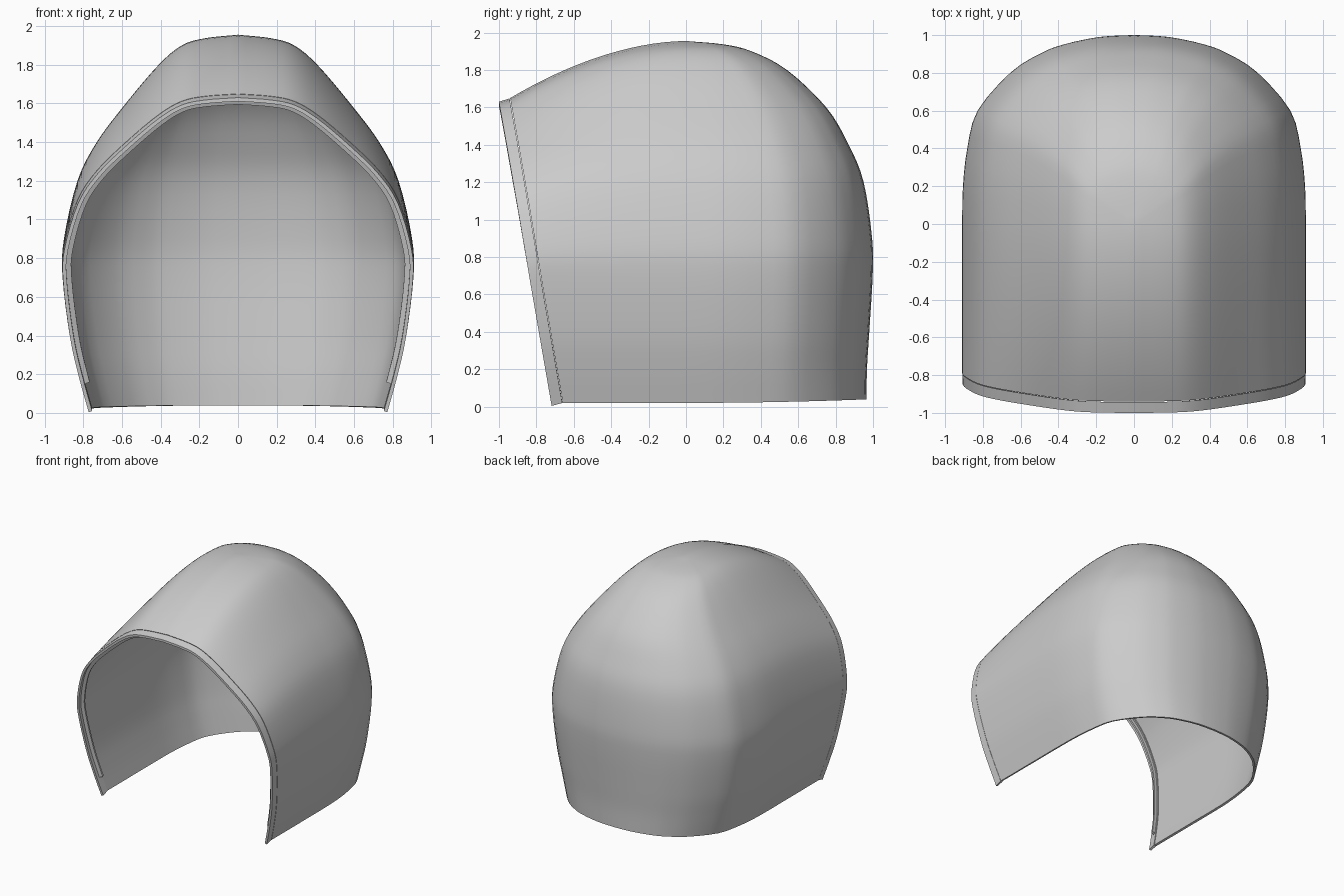
import bpy, bmesh
from mathutils import Vector

if "Cube" in bpy.data.objects:
    bpy.data.objects.remove(bpy.data.objects["Cube"], do_unlink=True)

grey = bpy.data.materials.new("plain grey")
grey.use_nodes = True
grey.diffuse_color = (0.6, 0.6, 0.6, 1)
grey.node_tree.nodes["Principled BSDF"].inputs["Base Color"].default_value = (0.6, 0.6, 0.6, 1)


def spline(points, steps):
    """Smooth curve through the given points."""
    p = [Vector(q) for q in points]
    p = [2 * p[0] - p[1]] + p + [2 * p[-1] - p[-2]]
    out = []
    for a, b, c, d in zip(p, p[1:], p[2:], p[3:]):
        for k in range(steps):
            t = k / steps
            out.append(0.5 * (2 * b + (c - a) * t + (2 * a - 5 * b + 4 * c - d) * t * t
                              + (3 * b - a - 3 * c + d) * t ** 3))
    return out + [p[-2]]


def add_grid(bm, rows, closed=False):
    """Skin a list of point rows with quads."""
    verts = [[bm.verts.new(q) for q in row] for row in rows]
    for r, s in zip(verts, verts[1:]):
        n = len(r)
        for i in range(n if closed else n - 1):
            j = (i + 1) % n
            bm.faces.new((r[i], r[j], s[j], s[i]))
    if closed:
        bm.faces.new(verts[0])
        bm.faces.new(verts[-1])


def finish(bm, name, thickness=0):
    bmesh.ops.remove_doubles(bm, verts=bm.verts, dist=0.0005)
    bmesh.ops.recalc_face_normals(bm, faces=bm.faces)
    if thickness:
        centre = Vector((0, 0, 0.7))
        if sum(f.normal.dot(f.calc_center_median() - centre) for f in bm.faces) < 0:
            bmesh.ops.reverse_faces(bm, faces=bm.faces)
    mesh = bpy.data.meshes.new(name)
    bm.to_mesh(mesh)
    bm.free()
    mesh.materials.append(grey)
    obj = bpy.data.objects.new(name, mesh)
    bpy.context.collection.objects.link(obj)
    bpy.ops.object.select_all(action='DESELECT')
    obj.select_set(True)
    bpy.context.view_layer.objects.active = obj
    if thickness:
        mod = obj.modifiers.new("thickness", 'SOLIDIFY')
        mod.thickness = thickness
        mod.offset = -1
        bpy.ops.object.modifier_apply(modifier=mod.name)
    bpy.ops.object.shade_smooth_by_angle(angle=0.7)


# Half width, height and rear depth of the shell, from the bottom to the crown
levels = spline([(.775, .02, .965), (.825, .2, .968), (.87, .4, .98), (.907, .7, .998),
                 (.9, .9, .995), (.83, 1.2, .95), (.73, 1.4, .87), (.58, 1.6, .75),
                 (.41, 1.8, .54), (.29, 1.9, .35), (.17, 1.937, .2), (0, 1.955, 0)], 4)
# Plan of the rear half, as fractions of half width and depth
plan = spline([(1, 0), (.995, .2), (.97, .4), (.91, .6), (.72, .8), (.55, .9),
               (.41, .95), (.2, .99), (0, 1)], 3)
plan += [Vector((-q.x, q.y)) for q in reversed(plan[:-1])]
arch = [(q.x, q.y) for q in levels] + [(-q.x, q.y) for q in reversed(levels[:-1])]


def lowered(z, y):
    """The roof drops toward the front opening."""
    drop = 0.305 * (abs(y) / 0.94) ** 1.82
    return z if z < 0.7 else 0.7 + (z - 0.7) * (1 - drop / 1.255)


def front_point(x, z, v):
    y = -v * (0.655 + 0.173 * lowered(z, 0.94 - 0.06 * (1.955 - z)))
    return Vector((x, y, lowered(z, y)))


# Shell: arched front half and domed rear half
bm = bmesh.new()
add_grid(bm, [[front_point(x, z, k / 16) for x, z in arch] for k in range(17)])
rear = []
for w, z, b in levels:
    lift = 0.02 * max(0, 1 - z / 0.4)
    rear.append([(w * q.x, b * q.y, z + lift * q.y ** 2) for q in plan])
add_grid(bm, rear)
bmesh.ops.remove_doubles(bm, verts=bm.verts, dist=0.0005)
bmesh.ops.dissolve_degenerate(bm, edges=bm.edges, dist=0.0003)
finish(bm, "hood_shell", 0.018)

edge = [front_point(x, z, 1) for x, z in arch]


def sweep_edge(name, profile, lowest):
    """Sweep (inset, forward) profile points along the front opening."""
    rows = []
    for i, q in enumerate(edge):
        if q.z < lowest:
            continue
        t = edge[min(i + 1, len(edge) - 1)] - edge[max(i - 1, 0)]
        inward = Vector((-t.z, 0, t.x)).normalized()
        if inward.dot(Vector((0, 0, 0.7)) - q) < 0:
            inward.negate()
        rows.append([q + inward * a + Vector((0, -f, -0.28 * f)) for a, f in profile])
    bm = bmesh.new()
    add_grid(bm, rows, closed=True)
    finish(bm, name)


# Rim band around the opening, and the ledge inside it
sweep_edge("front_rim", [(.001, .003), (.003, .06), (.022, .06), (.022, .003)], 0)
sweep_edge("inner_ledge", [(.018, .035), (.048, .025), (.048, .012), (.018, .012)], 0.13)
